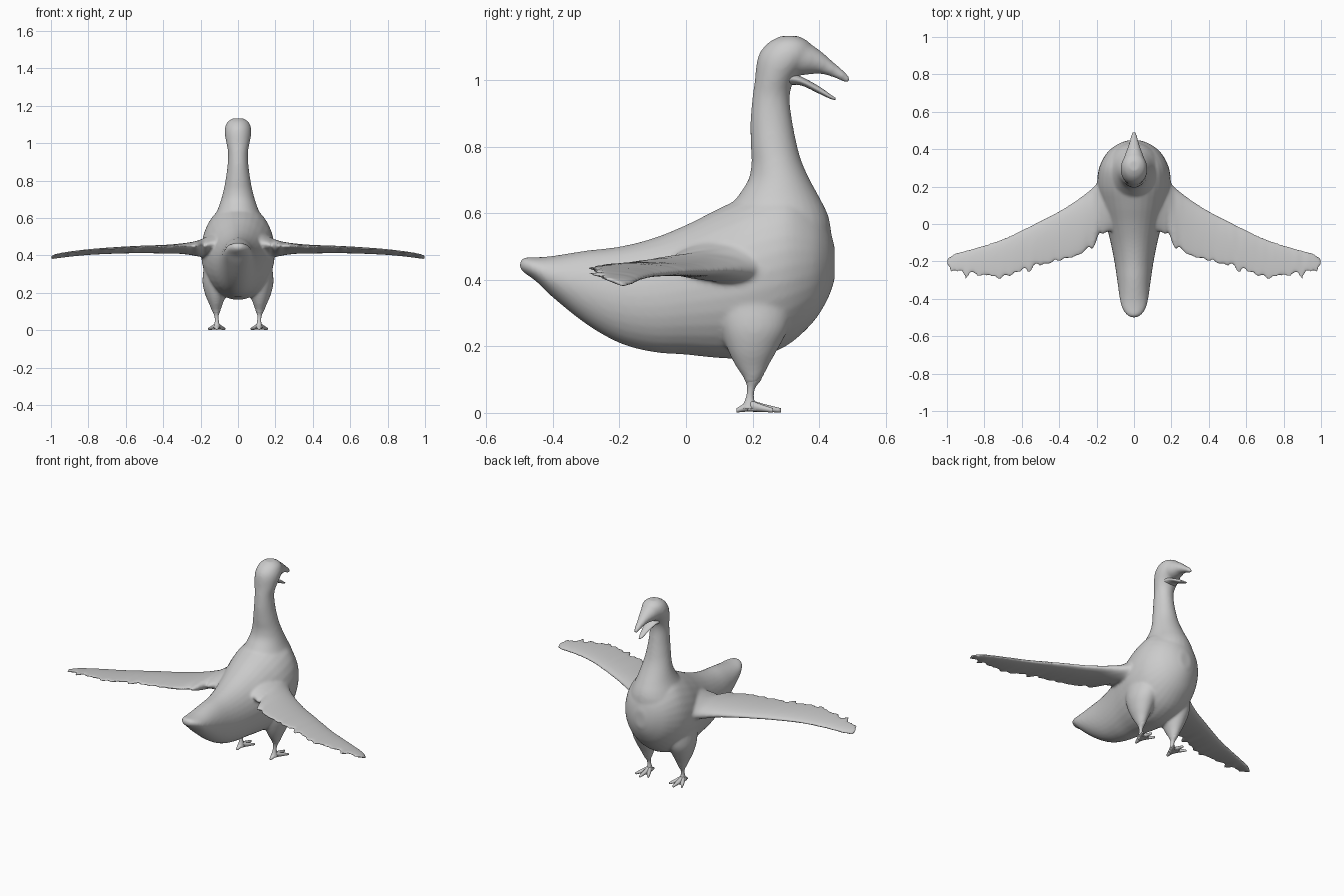
import bpy
import bmesh
import math
from mathutils import Vector

if "Cube" in bpy.data.objects:
    bpy.data.objects.remove(bpy.data.objects["Cube"], do_unlink=True)

grey = bpy.data.materials.new("plain grey")
grey.use_nodes = True
grey.diffuse_color = (0.6, 0.6, 0.6, 1)
grey.node_tree.nodes["Principled BSDF"].inputs["Base Color"].default_value = (0.6, 0.6, 0.6, 1)


def refine(rows, steps):
    """Catmull-Rom curve through rows of section values."""
    out = []
    for i in range(len(rows) - 1):
        a, b, c, d = (rows[max(0, min(len(rows) - 1, i + k))] for k in (-1, 0, 1, 2))
        for j in range(steps):
            t = j / steps
            out.append([q + t / 2 * (r - p + t * (2 * p - 5 * q + 4 * r - s + t * (3 * (q - r) + s - p)))
                        for p, q, r, s in zip(a, b, c, d)])
    out.append(list(rows[-1]))
    return out


def along_y(row, c, s):
    y, low, high, width, *x = row
    return Vector(((x[0] if x else 0) + width * c, y, (low + high) / 2 + (high - low) / 2 * s))


def along_z(row, c, s):
    z, back, front, width, *x = row
    return Vector(((x[0] if x else 0) + width * c, (back + front) / 2 + (front - back) / 2 * s, z))


def along_wing(row, c, s):
    x, lead, trail, z, thick = row
    # feathered trailing edge
    feather = 0
    if 0.17 < x < 0.97:
        feather = 0.022 * abs(math.sin(x * 45 + math.sin(x * 17))) + 0.01 * math.sin(x * 110)
    trail += feather
    k = (1 - c) / 2
    taper = 1 - 0.55 * k
    return Vector((x, lead + (trail - lead) * k, z + 0.02 * (k - 0.4) + thick / 2 * s * taper))


def loft(bm, rows, place, side=1, steps=4, count=32):
    """Skin a closed tube over the sections; side -1 mirrors it."""
    rings = []
    for row in refine(rows, steps):
        ring = []
        for i in range(count):
            a = math.tau * i / count
            p = place(row, math.cos(a), math.sin(a))
            p.x *= side
            ring.append(bm.verts.new(p))
        rings.append(ring)
    for r, q in zip(rings, rings[1:]):
        for i in range(count):
            j = (i + 1) % count
            bm.faces.new((r[i], r[j], q[j], q[i]))
    bm.faces.new(rings[0])
    bm.faces.new(rings[-1])


def finish(name, bm):
    bmesh.ops.recalc_face_normals(bm, faces=bm.faces)
    mesh = bpy.data.meshes.new(name)
    bm.to_mesh(mesh)
    bm.free()
    mesh.materials.append(grey)
    for f in mesh.polygons:
        f.use_smooth = True
    obj = bpy.data.objects.new(name, mesh)
    bpy.context.collection.objects.link(obj)
    return obj


# Torso with tail: y, bottom, top, half width
torso = [
    (-.50, .435, .455, .015), (-.485, .42, .467, .04), (-.45, .395, .468, .063),
    (-.4, .347, .472, .076), (-.3, .267, .488, .09), (-.2, .21, .5, .105),
    (-.1, .183, .525, .125), (0, .175, .565, .15), (.1, .165, .615, .178),
    (.2, .165, .66, .197), (.3, .2, .68, .187), (.38, .27, .63, .145),
    (.425, .34, .57, .09), (.447, .4, .5, .035)]

# Neck and head: z, back, front, half width
neck = [
    (.45, .12, .44, .17), (.55, .11, .436, .15), (.6, .12, .425, .13),
    (.65, .155, .4, .107), (.7, .187, .373, .09), (.75, .197, .35, .077),
    (.8, .195, .335, .067), (.88, .194, .319, .056), (.95, .2, .312, .053),
    (1, .207, .325, .062), (1.05, .212, .365, .071), (1.085, .223, .382, .069),
    (1.115, .25, .37, .055), (1.133, .285, .338, .028)]

upper_beak = [
    (.3, 1.01, 1.13, .06), (.35, 1.015, 1.122, .055), (.4, 1.02, 1.092, .037),
    (.44, 1.01, 1.058, .024), (.475, .995, 1.028, .016), (.494, .989, 1.008, .009)]

# Thigh: z, back, front, half width, centre x
thigh = [
    (.36, .07, .33, .09, .09), (.26, .1, .31, .075, .115), (.19, .125, .275, .056, .119),
    (.14, .15, .247, .036, .118), (.11, .17, .232, .025, .117), (.085, .18, .215, .016, .115)]

# Wing: x, leading edge, trailing edge, height, thickness
wing = [
    (.06, .33, -.02, .46, .27), (.13, .3, -.04, .45, .2), (.17, .25, -.06, .443, .15),
    (.22, .195, -.13, .438, .105), (.3, .133, -.185, .437, .07), (.4, .07, -.215, .434, .055),
    (.5, .018, -.24, .433, .048), (.6, -.032, -.27, .43, .042), (.7, -.078, -.305, .425, .037),
    (.8, -.112, -.295, .418, .032), (.9, -.14, -.287, .407, .028), (.97, -.162, -.262, .396, .024),
    (1, -.19, -.22, .389, .018)]

# Body, neck, head, upper beak, thighs and wings merged into one smooth skin
bm = bmesh.new()
loft(bm, torso, along_y)
loft(bm, neck, along_z)
loft(bm, upper_beak, along_y)
for side in (1, -1):
    loft(bm, thigh, along_z, side)
    loft(bm, wing, along_wing, side, steps=12)
body = finish("bird_body", bm)
skin = body.modifiers.new("skin", "REMESH")
skin.mode = "VOXEL"
skin.voxel_size = 0.0075
skin.use_smooth_shade = True
relax = body.modifiers.new("relax", "SMOOTH")
relax.factor = 0.5
relax.iterations = 8

# Open lower beak
bm = bmesh.new()
loft(bm, [(.3, .985, 1.03, .045), (.345, .985, 1.012, .034), (.4, .96, .982, .02),
          (.435, .944, .957, .012), (.45, .941, .947, .005)], along_y)
finish("lower_beak", bm)

# Shins and toes
for label, side in (("left", 1), ("right", -1)):
    bm = bmesh.new()
    loft(bm, [(.13, .165, .235, .025, .117), (.1, .177, .226, .019, .116), (.075, .184, .208, .011, .115),
              (.045, .18, .204, .011, .113), (.012, .165, .215, .02, .113)], along_z, side, count=16)
    for tip_x, tip_y in ((.113, .285), (.155, .262), (.073, .262), (.113, .152)):
        mid_x, mid_y = (tip_x + .113) / 2, (tip_y + .19) / 2
        loft(bm, [(.19, .004, .04, .014, .113), (mid_y, .003, .026, .013, mid_x),
                  (tip_y, .001, .014, .006, tip_x)], along_y, side, count=12)
    # Low web between the toes
    loft(bm, [(.185, .004, .02, .014, .113), (.215, .003, .016, .024, .113),
              (.238, .003, .011, .027, .113)], along_y, side, count=12)
    finish(label + "_foot", bm)
